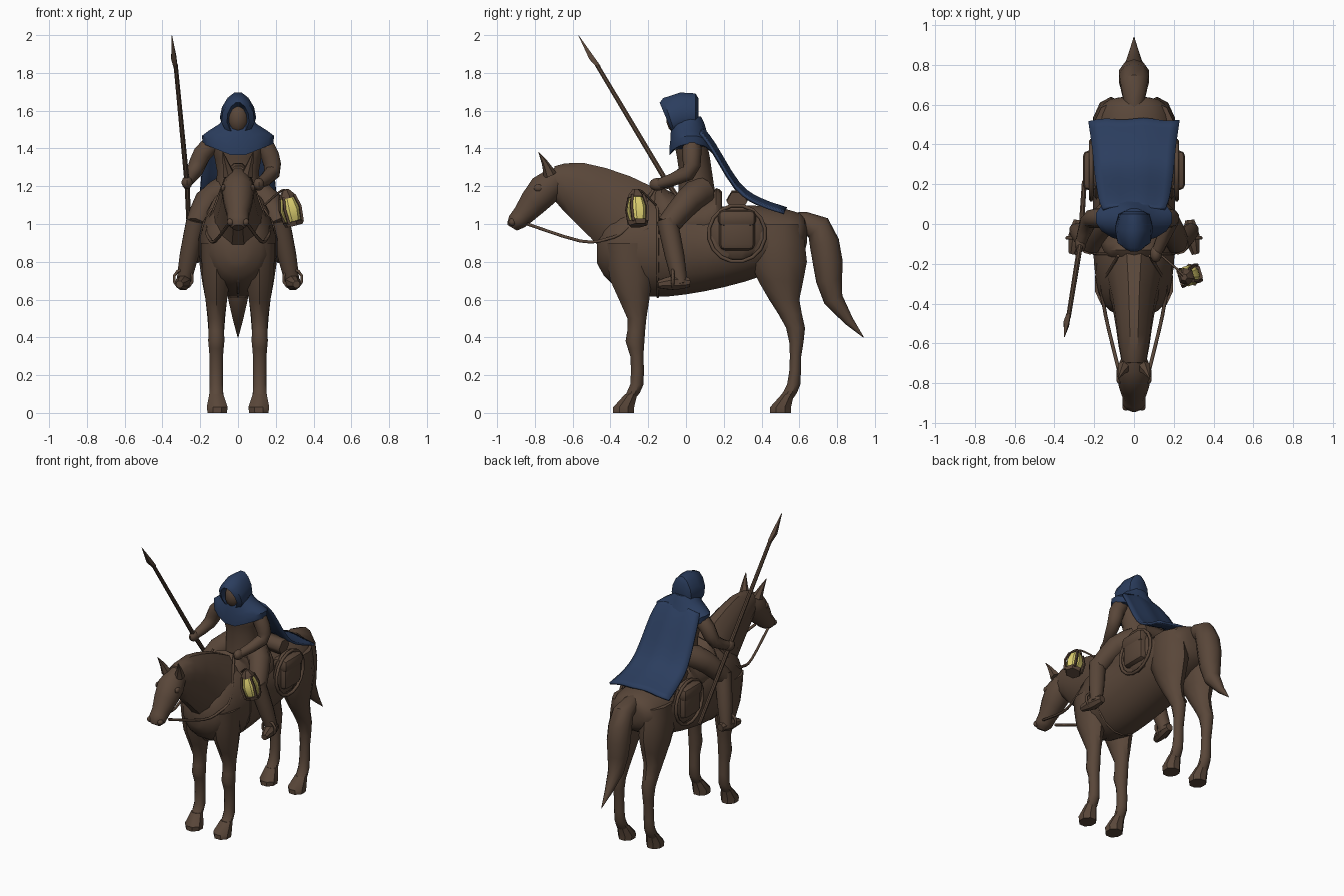
import bpy, bmesh, math
from mathutils import Vector

cube = bpy.data.objects.get("Cube")
if cube:
    bpy.data.objects.remove(cube, do_unlink=True)


def material(name, rgb):
    made = bpy.data.materials.new(name)
    made.use_nodes = True
    made.diffuse_color = (*rgb, 1)
    made.node_tree.nodes["Principled BSDF"].inputs["Base Color"].default_value = (*rgb, 1)
    return made


BROWN = material("dark brown", (.1, .062, .041))
BLUE = material("cloak blue", (.024, .047, .112))
YELLOW = material("lantern yellow", (.75, .65, .17))
X, Y, Z = Vector((1, 0, 0)), Vector((0, 1, 0)), Vector((0, 0, 1))


def link(name, data, mat):
    data.materials.append(mat)
    ob = bpy.data.objects.new(name, data)
    bpy.context.collection.objects.link(ob)
    bpy.ops.object.select_all(action='DESELECT')
    ob.select_set(True)
    bpy.context.view_layer.objects.active = ob
    return ob


def finish(name, bm, mat):
    bmesh.ops.recalc_face_normals(bm, faces=bm.faces)
    mesh = bpy.data.meshes.new(name)
    bm.to_mesh(mesh)
    bm.free()
    ob = link(name, mesh, mat)
    bpy.ops.object.shade_smooth_by_angle(angle=math.radians(40))
    return ob


def spline(rows, sub):
    """Pass a smooth curve through the rows, with sub steps between them."""
    rows = [Vector(row) for row in rows]
    padded = [rows[0], *rows, rows[-1]]
    out = []
    for before, start, end, after in zip(padded, padded[1:], padded[2:], padded[3:]):
        for step in range(sub):
            t = step / sub
            pull_in, pull_out = (end - before) / 2, (after - start) / 2
            ease = t * t * (3 - 2 * t)
            out.append(start.lerp(end, ease) + pull_in * t * (1 - t) ** 2 - pull_out * t * t * (1 - t))
    return out + [rows[-1]]


def circle(centre, across, along, count=16):
    angles = [math.tau * (k + .5) / count for k in range(count)]
    return [Vector(centre) + across * math.cos(a) + along * math.sin(a) for a in angles]


def loft(name, rows, mat=BROWN, sides=12, axis=None, sub=2, shape=None):
    """Skin elliptical rings; each row is x, y, z, side radius, depth radius."""
    rows = spline(rows, sub)
    centres = [Vector(row[:3]) for row in rows]
    bm = bmesh.new()
    rings = []
    for i, row in enumerate(rows):
        ahead, behind = centres[min(i + 1, len(rows) - 1)], centres[max(i - 1, 0)]
        tangent = axis or (ahead - behind).normalized()
        side = (X - tangent * X.dot(tangent)).normalized()
        outline = circle(centres[i], side * row[3], tangent.cross(side) * row[4], sides)
        rings.append([bm.verts.new(shape(p) if shape else p) for p in outline])
    for lower, upper in zip(rings, rings[1:]):
        for k in range(sides):
            j = (k + 1) % sides
            bm.faces.new((lower[k], lower[j], upper[j], upper[k]))
    bm.faces.new(rings[0])
    bm.faces.new(rings[-1])
    return finish(name, bm, mat)


def spine(name, rows, *args, **options):
    """Loft on the centre line; each row is y, z, side radius, depth radius."""
    return loft(name, [(0, *row) for row in rows], *args, **options)


def limb(name, points, start, end, bulge=0, sides=10, sub=2, mat=BROWN):
    """Round tube whose radius runs from start to end, swollen in the middle."""
    rows = []
    for i, point in enumerate(points):
        t = i / (len(points) - 1)
        radius = start + (end - start) * t + bulge * math.sin(math.pi * t)
        rows.append((*point, radius, radius))
    return loft(name, rows, mat, sides, sub=sub)


def solid(name, points, size, make, bevel=0):
    """Scaled primitive centred on the single point given."""
    bm = bmesh.new()
    make(bm)
    for v in bm.verts:
        v.co = [c + a * b for c, a, b in zip(points[0], v.co, size)]
    if bevel:
        bmesh.ops.bevel(bm, geom=bm.edges[:], offset=bevel, segments=2, affect='EDGES', profile=.5)
    return finish(name, bm, BROWN)


def ball(name, points, size):
    solid(name, points, size, lambda bm: bmesh.ops.create_uvsphere(bm, u_segments=10, v_segments=7, radius=1))


def box(name, points, size):
    solid(name, points, size, lambda bm: bmesh.ops.create_cube(bm, size=1), min(size) / 3)


def strap(name, points, radius=.009, closed=False):
    curve = bpy.data.curves.new(name, 'CURVE')
    curve.dimensions = '3D'
    curve.bevel_depth = radius
    curve.bevel_resolution = 1
    curve.use_fill_caps = True
    points = points if closed else spline(points, 3)
    line = curve.splines.new('POLY')
    line.points.add(len(points) - 1)
    for target, point in zip(line.points, points):
        target.co = (*point, 1)
    line.use_cyclic_u = closed
    link(name, curve, BROWN)
    bpy.ops.object.convert(target='MESH')


def pair(build, part, points, *args, **options):
    """Build a part on the left and its mirror image on the right."""
    for sign, side in ((1, "left_"), (-1, "right_")):
        build(side + part, [(sign * x, *rest) for x, *rest in points], *args, **options)


# Horse trunk, neck, head and tail
spine("horse_body", [(-.47, .86, .05, .07), (-.4, .87, .16, .18), (-.2, .88, .205, .27), (.1, .87, .21, .23),
                     (.4, .91, .21, .19), (.6, .94, .16, .12), (.64, .95, .05, .05)], sides=16, axis=Y, sub=3)
spine("horse_neck", [(-.22, .96, .16, .24), (-.4, 1.09, .11, .2), (-.6, 1.2, .08, .14), (-.71, 1.23, .06, .08)])
spine("horse_head", [(-.66, 1.25, .05, .06), (-.75, 1.18, .09, .09), (-.86, 1.05, .06, .06),
                     (-.9, 1.01, .06, .05), (-.92, .98, .03, .03)])
limb("horse_tail", [(0, .55, 1.02), (0, .7, .98), (0, .75, .8), (0, .78, .6), (0, .94, .4)], .04, .002, .058)
pair(limb, "ear", [(.05, -.72, 1.26), (.065, -.745, 1.32), (.08, -.78, 1.38)], .035, .002, sides=6)
pair(ball, "brow", [(.075, -.78, 1.19)], (.015, .025, .02))
pair(ball, "nostril", [(.04, -.92, 1.01)], (.02, .02, .02))

# Horse legs: each row is height, y, half depth
legs = {
    "front": [(.9, -.3, .13), (.7, -.29, .11), (.5, -.26, .05), (.38, -.27, .05),
              (.3, -.26, .035), (.15, -.26, .035), (.08, -.3, .035)],
    "hind": [(1, .48, .13), (.8, .49, .15), (.6, .52, .08), (.45, .58, .05),
             (.3, .58, .03), (.15, .57, .035), (.08, .53, .04)]}
for end, rows in legs.items():
    pair(loft, end + "_leg", [(.115, y, z, .02 + depth / 2, depth) for z, y, depth in rows], sides=10, axis=Z)
    ankle = rows[-1][1]
    pair(loft, end + "_hoof", [(.115, ankle + .01, .1, .04, .035), (.11, ankle - .03, .03, .06, .06),
                               (.11, ankle - .03, 0, .055, .06)], sides=8, axis=Z, sub=1)

# Reins and harness straps
pair(strap, "rein", [(.05, -.84, 1), (.12, -.56, .91), (.15, -.42, .92), (.16, -.31, .98), (.08, -.16, 1.2)])
pair(strap, "breast_strap", [(.01, -.46, .8), (.16, -.35, .88), (.18, -.2, .98)])
strap("chest_drop_strap", [(0, -.46, .8), (0, -.36, .66), (0, -.16, .62)], .006)
strap("girth", circle((0, -.15, .88), X * .205, Z * .27, 20), .007, True)

# Saddle, saddlebags and bedroll
spine("saddle", [(-.18, 1.03, .12, .13), (-.13, 1.04, .16, .16), (-.05, 1.01, .18, .14),
                 (.1, 1.01, .18, .13), (.16, 1.03, .17, .16), (.19, 1.03, .14, .14)], sides=14, axis=Y)
strap("bedroll", [(-.17, .27, 1.12), (0, .27, 1.13), (.17, .27, 1.12)], .055)
pair(strap, "bag_ring", circle((.215, .27, .95), Y * .15, Z * .15), .011, True)
pair(ball, "bag_backing", [(.19, .27, .955)], (.035, .15, .15))
pair(box, "saddlebag", [(.2, .27, .96)], (.1, .19, .2))
pair(box, "bag_flap", [(.2, .27, 1.03)], (.115, .2, .09))

# Rider legs, boots and stirrups
pair(limb, "thigh", [(.07, .08, 1.17), (.16, .01, 1.12), (.22, -.1, .99)], .085, .06)
pair(limb, "shin", [(.22, -.1, 1.02), (.26, -.06, .83), (.29, -.03, .68)], .055, .038, .005)
pair(limb, "boot", [(.28, .02, .69), (.29, -.06, .69), (.31, -.15, .68)], .025, .02, .02, sides=8)
pair(strap, "stirrup", circle((.29, -.07, .71), X * .05, Z * .05, 10), closed=True)

# Rider torso, arms and head
spine("rider_torso", [(.06, 1.08, .13, .11), (.05, 1.28, .115, .09), (.03, 1.4, .14, .09),
                      (.02, 1.46, .12, .07), (.02, 1.55, .05, .05)], axis=Z)
arms = {"left": [(.13, .03, 1.43), (.17, .03, 1.36), (.18, .01, 1.27), (.11, -.15, 1.21)],
        "right": [(-.13, .03, 1.43), (-.19, .03, 1.37), (-.23, .01, 1.28), (-.27, -.1, 1.22)]}
for side, points in arms.items():
    limb(side + "_arm", points, .05, .026, .01)
    ball(side + "_hand", points[-1:], (.03, .045, .034))
ball("rider_face", [(0, -.04, 1.56)], (.06, .066, .085))


# Hood, shoulder mantle and cape
def peak(p):
    rise = p.z - 1.56
    narrow = 1 - 2 * max(0, rise)
    return Vector((p.x * narrow, p.y - 4 * rise * max(0, -p.y), p.z))


def drape(p):
    dip = max(0, .08 - .4 * abs(p.x)) if p.z < 1.51 else 0
    return p - Z * dip


spine("hood", [(.065, 1.59, .05, .08), (.05, 1.59, .08, .105), (-.02, 1.59, .1, .11), (-.085, 1.565, .09, .105),
               (-.105, 1.56, .06, .085), (-.06, 1.56, .045, .06)], BLUE, axis=Y, sub=1, shape=peak)
spine("mantle", [(.01, 1.57, .07, .07), (.01, 1.53, .1, .09), (.02, 1.51, .16, .105),
                 (.03, 1.47, .195, .12), (.03, 1.43, .19, .12)], BLUE, 16, Z, 1, drape)

bm = bmesh.new()
grid = []
for width, y, z in spline([(.16, .09, 1.51), (.18, .15, 1.43), (.2, .28, 1.22), (.21, .39, 1.14), (.23, .53, 1.09)], 3):
    spread = [k / 5 - 1 for k in range(11)]
    grid.append([bm.verts.new((width * u, y - .01 * u * u + .005 * math.sin(7 * u), z - .025 * u * u))
                 for u in spread])
for upper, lower in zip(grid, grid[1:]):
    for k in range(10):
        bm.faces.new((upper[k], upper[k + 1], lower[k + 1], lower[k]))
cape = finish("cape", bm, BLUE)
cape.modifiers.new("thickness", 'SOLIDIFY').thickness = .015

# Spear held in the right hand
limb("spear_shaft", [(-.25, .21, .78), (-.27, -.1, 1.22), (-.33, -.47, 1.84)], .013, .012, .002, sides=8, sub=1)
limb("spear_head", [(-.33, -.46, 1.83), (-.34, -.5, 1.88), (-.35, -.57, 2)], .014, .001, .012, sides=4, sub=1)

# Lantern, tilted and hung beside the saddle
parts = [limb("lantern_glass", [(0, 0, -.075), (0, 0, -.01), (0, 0, .06)], .04, .035, .017, 8, mat=YELLOW),
         limb("lantern_base", [(0, 0, -.095), (0, 0, -.07)], .05, .058, sides=6, sub=1),
         limb("lantern_cap", [(0, 0, .055), (0, 0, .07), (0, 0, .1)], .045, .018, .01, sides=6, sub=1)]
for corner in circle((0, 0, 0), X * .054, Y * .054, 4):
    post = [corner - Z * .08, corner * 1.15, corner * .8 + Z * .065]
    parts.append(limb("lantern_post", post, .009, .009, sides=4, sub=1))
for ob in parts:
    ob.location = (.275, -.26, 1.085)
    ob.rotation_euler = (0, -.25, .3)
strap("lantern_hook", [(.25, -.26, 1.18), (.22, -.23, 1.17), (.14, -.16, 1.1)], .006)
